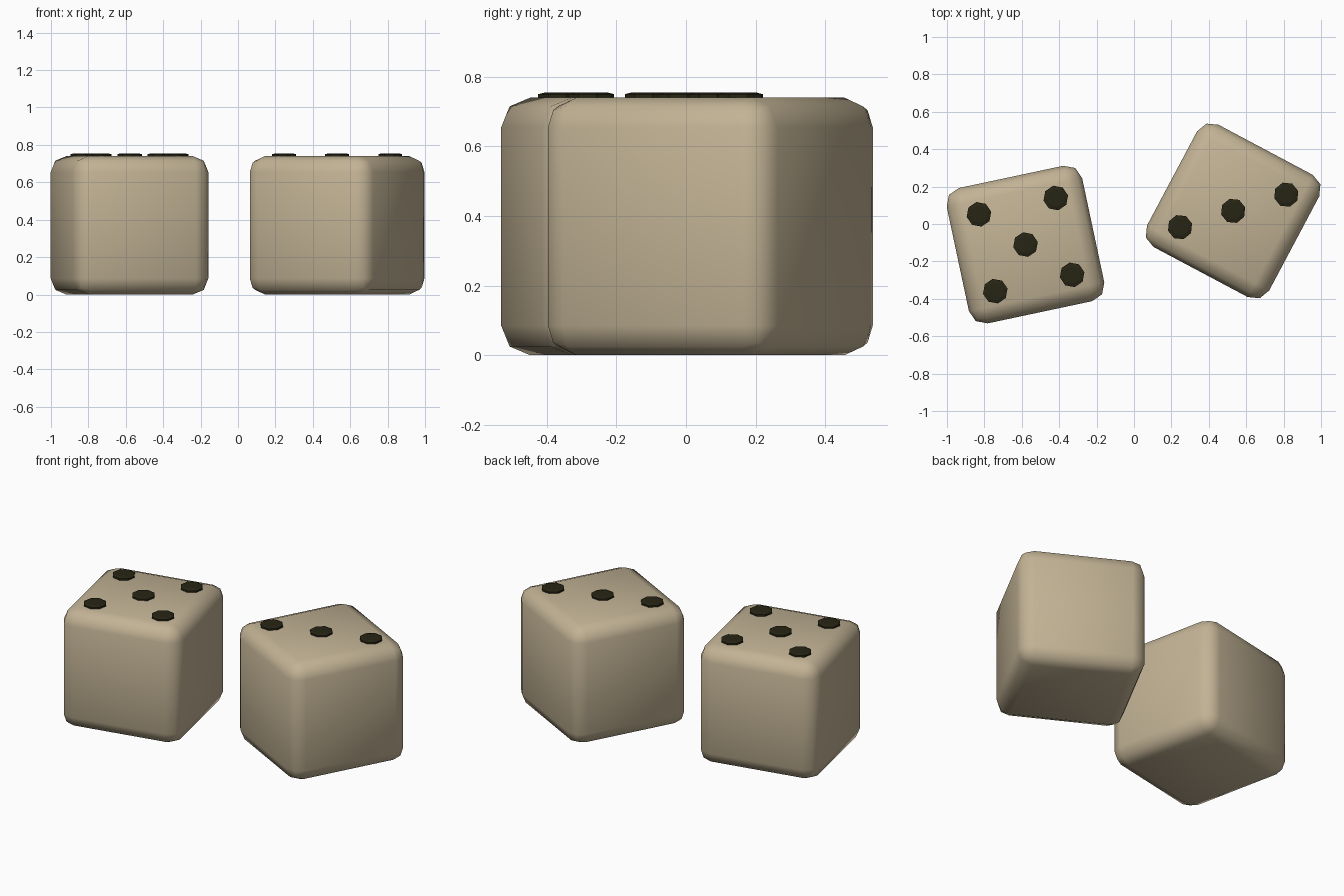
import bpy
import bmesh
from math import radians
from mathutils import Matrix, Vector

SIZE = 0.74        # edge length of a die
ROUND = 0.085      # width of the rounded edges
PIP_GAP = 0.21     # distance of outer pips from the face centre
PIP_R = 0.067
PIP_SIDES = 8

cube = bpy.data.objects.get("Cube")
if cube:
    bpy.data.objects.remove(cube, do_unlink=True)


def make_material(name, rgb):
    mat = bpy.data.materials.new(name)
    mat.use_nodes = True
    colour = (*rgb, 1.0)
    mat.diffuse_color = colour
    mat.node_tree.nodes["Principled BSDF"].inputs["Base Color"].default_value = colour
    return mat


def make_object(name, bm, mat, smooth):
    mesh = bpy.data.meshes.new(name)
    bmesh.ops.recalc_face_normals(bm, faces=bm.faces[:])
    for face in bm.faces:
        face.smooth = smooth
    bm.to_mesh(mesh)
    bm.free()
    mesh.materials.append(mat)
    obj = bpy.data.objects.new(name, mesh)
    bpy.context.collection.objects.link(obj)
    return obj


def make_body(name, mat):
    # Cube with two-step rounded edges and corners
    bm = bmesh.new()
    bmesh.ops.create_cube(bm, size=SIZE)
    bmesh.ops.bevel(bm, geom=bm.edges[:], offset=ROUND, segments=2,
                    profile=0.5, affect='EDGES')
    return make_object(name, bm, mat, True)


def make_pips(name, spots, mat):
    # Thin disc with a shallow domed top for each spot
    bm = bmesh.new()
    top = SIZE / 2
    for sx, sy in spots:
        place = Matrix.Translation(Vector((sx * PIP_GAP, sy * PIP_GAP, top)))
        disc = bmesh.ops.create_cone(
            bm, cap_ends=True, segments=PIP_SIDES, radius1=PIP_R,
            radius2=PIP_R, depth=0.02, matrix=place)
        caps = {f for v in disc["verts"] for f in v.link_faces
                if len(f.verts) == PIP_SIDES and f.calc_center_median().z > top}
        for cap in caps:
            bmesh.ops.inset_individual(bm, faces=[cap], thickness=0.02)
            bmesh.ops.translate(bm, verts=cap.verts[:], vec=(0, 0, 0.005))
    return make_object(name, bm, mat, False)


bone = make_material("warm_beige", (0.54, 0.45, 0.30))
dark = make_material("near_black", (0.02, 0.018, 0.007))

diagonal = [(-1, -1), (0, 0), (1, 1)]
five = diagonal + [(-1, 1), (1, -1)]

# Two dice, each turned on the spot
for label, centre, turn, spots in (
        ("right_die", (-0.58, -0.11), 12, five),
        ("left_die", (0.53, 0.07), -28, diagonal)):
    for obj in (make_body(label + "_body", bone),
                make_pips(label + "_pips", spots, dark)):
        obj.location = (*centre, SIZE / 2)
        obj.rotation_euler.z = radians(turn)
